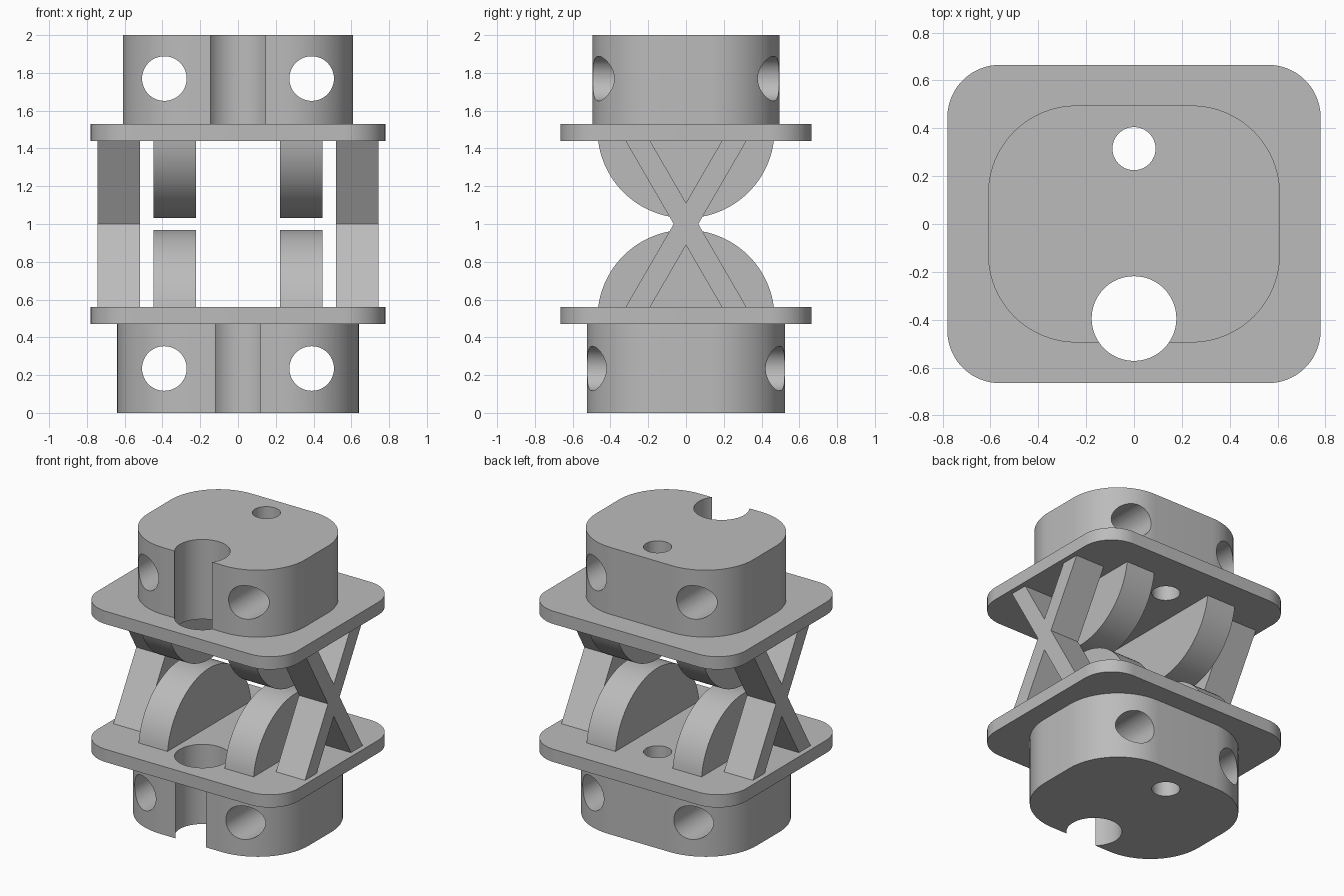
import bpy
import bmesh
from math import pi, sin, cos, radians
from mathutils import Matrix, Vector

cube = bpy.data.objects.get("Cube")
if cube:
    bpy.data.objects.remove(cube, do_unlink=True)

grey = bpy.data.materials.new("plain grey")
grey.use_nodes = True
grey.diffuse_color = (0.5, 0.5, 0.5, 1)
grey.node_tree.nodes["Principled BSDF"].inputs["Base Color"].default_value = (0.5, 0.5, 0.5, 1)


def prism(name, outline, start, depth, along_x=False):
    """Extrude a closed outline, given as (x, y) or, along x, as (y, z)."""
    bm = bmesh.new()
    place = (lambda a, b: (start, a, b)) if along_x else (lambda a, b: (a, b, start))
    face = bm.faces.new([bm.verts.new(place(a, b)) for a, b in outline])
    grown = bmesh.ops.extrude_face_region(bm, geom=[face])["geom"]
    shift = Vector((depth, 0, 0) if along_x else (0, 0, depth))
    bmesh.ops.translate(bm, vec=shift, verts=[g for g in grown if isinstance(g, bmesh.types.BMVert)])
    bmesh.ops.recalc_face_normals(bm, faces=bm.faces)
    mesh = bpy.data.meshes.new(name)
    bm.to_mesh(mesh)
    bm.free()
    mesh.materials.append(grey)
    obj = bpy.data.objects.new(name, mesh)
    bpy.context.collection.objects.link(obj)
    return obj


def arc(cx, cy, r, a0, a1, n):
    return [(cx + r * cos(a0 + (a1 - a0) * i / n), cy + r * sin(a0 + (a1 - a0) * i / n))
            for i in range(n + 1)]


def rounded_rect(hx, hy, r):
    pts = []
    for i, (sx, sy) in enumerate([(1, 1), (-1, 1), (-1, -1), (1, -1)]):
        pts += arc(sx * (hx - r), sy * (hy - r), r, i * pi / 2, (i + 1) * pi / 2, 20)
    return pts


def drill(obj, x, y, z, r, along_y=False):
    """Cut a round hole right through the object."""
    cutter = prism("hole_cutter", arc(0, 0, r, 0, 2 * pi, 64)[:-1], -3, 6)
    turn = Matrix.Rotation(pi / 2, 4, "X") if along_y else Matrix()
    cutter.data.transform(Matrix.Translation((x, y, z)) @ turn)
    cutter.hide_render = True
    mod = obj.modifiers.new("hole", "BOOLEAN")
    mod.operation, mod.solver, mod.object = "DIFFERENCE", "EXACT", cutter
    select(obj)
    bpy.ops.object.modifier_apply(modifier=mod.name)
    bpy.data.objects.remove(cutter, do_unlink=True)


def select(obj):
    bpy.ops.object.select_all(action="DESELECT")
    obj.select_set(True)
    bpy.context.view_layer.objects.active = obj


def smooth(obj):
    select(obj)
    bpy.ops.object.shade_smooth_by_angle(angle=radians(30))


# Blocks and flanges, with the large and small vertical channels
blocks = [
    ("lower_block", 0.64, 0.525, 0.40, 0.0, 0.47, 0.235),
    ("upper_block", 0.61, 0.495, 0.37, 1.53, 0.47, 1.77),
    ("lower_flange", 0.78, 0.665, 0.22, 0.47, 0.09, None),
    ("upper_flange", 0.78, 0.665, 0.22, 1.44, 0.09, None),
]
for name, hx, hy, r, z, height, bolt_z in blocks:
    part = prism(name, rounded_rect(hx, hy, r), z, height)
    drill(part, 0, -0.395, 0, 0.177)
    drill(part, 0, 0.315, 0, 0.09)
    if bolt_z:
        for x in (-0.39, 0.39):
            drill(part, x, 0, bolt_z, 0.118, along_y=True)
    smooth(part)

# Rolling half discs facing each other, and crossed struts outside them
low, high, reach, half = 0.56, 1.44, 0.255, 0.065
notch = (high - 1) * half / reach
cross = [(-reach - half, low), (-reach + half, low), (0, 1 - notch),
         (reach - half, low), (reach + half, low), (half, 1),
         (reach + half, high), (reach - half, high), (0, 1 + notch),
         (-reach + half, high), (-reach - half, high), (-half, 1)]
tilt = 0.128
dome = arc(0, 0.5, 0.469, tilt, pi - tilt, 48)
for side, sign in (("left", 1), ("right", -1)):
    inner = 0.222 if sign > 0 else -0.447
    smooth(prism("lower_half_disc_" + side, dome, inner, 0.225, along_x=True))
    smooth(prism("upper_half_disc_" + side, [(y, 2 - z) for y, z in dome], inner, 0.225, along_x=True))
    prism("crossed_strut_" + side, cross, 0.52 if sign > 0 else -0.745, 0.225, along_x=True)
